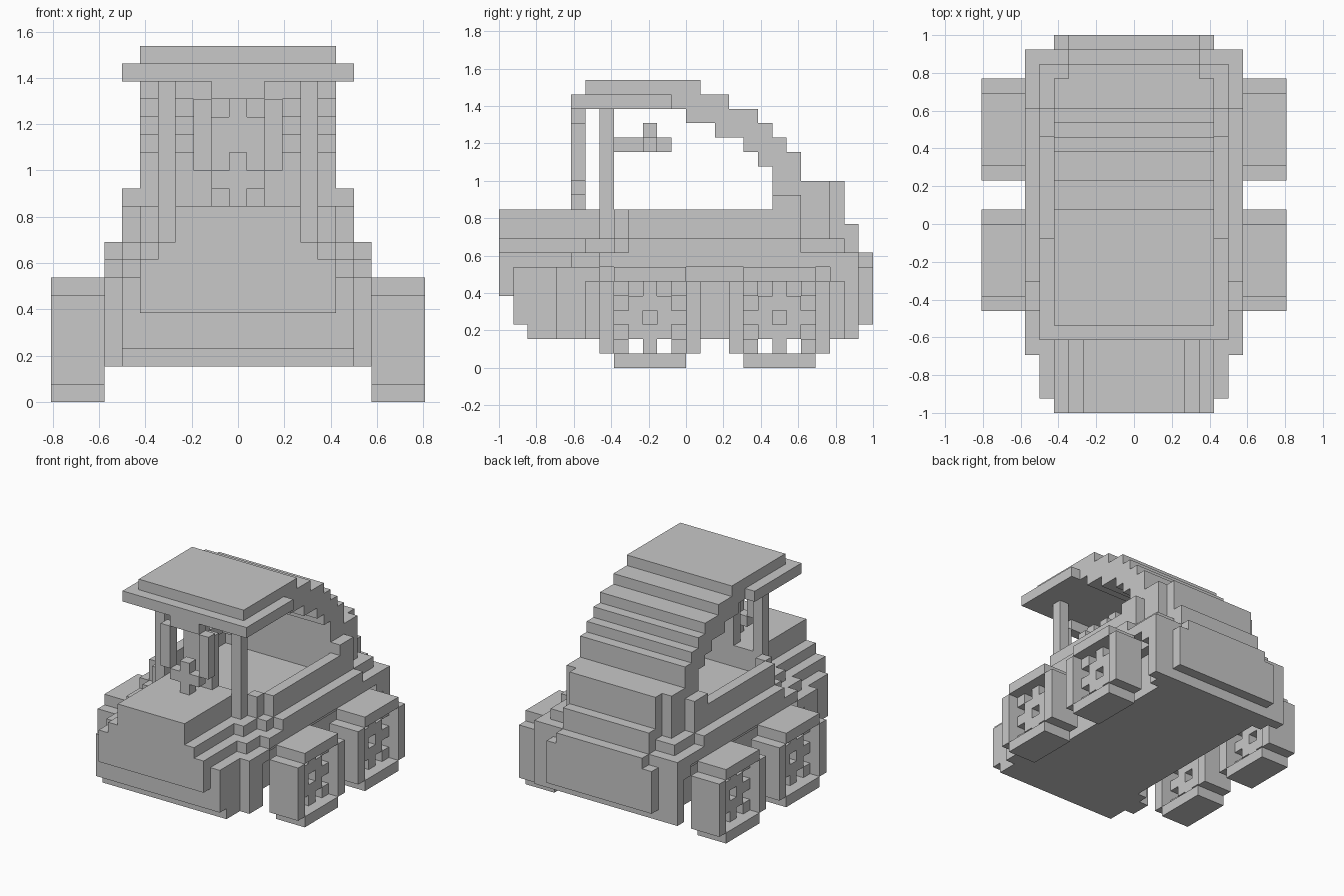
import bpy
import bmesh
from mathutils import Vector

default_cube = bpy.data.objects.get("Cube")
if default_cube:
    bpy.data.objects.remove(default_cube, do_unlink=True)

UNIT = 1 / 13
AXES = [Vector(a) for a in ((1, 0, 0), (0, 1, 0), (0, 0, 1))]

gray = bpy.data.materials.new("plain_gray")
gray.use_nodes = True
gray.diffuse_color = (0.58, 0.58, 0.58, 1)
gray.node_tree.nodes["Principled BSDF"].inputs["Base Color"].default_value = gray.diffuse_color


def block(across, along, up):
    """Mirrored block of cells: distance from the centre column, length, height."""
    return {(side * i, j, k)
            for i in range(*across) for j in range(*along)
            for k in range(*up) for side in (-1, 1)}


def build(name, cells):
    """Skin a set of cells with its outer faces only."""
    bm = bmesh.new()
    corners = {}

    def corner(p):
        key = tuple(round(c * 2) for c in p)
        if key not in corners:
            corners[key] = bm.verts.new((p.x * UNIT, (p.y - 13) * UNIT, p.z * UNIT))
        return corners[key]

    for cell in sorted(cells):
        centre = Vector(cell) + Vector((0, 0.5, 0.5))
        for n in range(3):
            u, v = AXES[(n + 1) % 3] / 2, AXES[(n + 2) % 3] / 2
            for sign in (-1, 1):
                neighbour = list(cell)
                neighbour[n] += sign
                if tuple(neighbour) in cells:
                    continue
                mid = centre + AXES[n] * sign / 2
                ring = [mid - u - v, mid + u - v, mid + u + v, mid - u + v]
                bm.faces.new([corner(p) for p in ring[::sign]])
    bmesh.ops.dissolve_limit(bm, angle_limit=0.01, verts=bm.verts, edges=bm.edges)
    mesh = bpy.data.meshes.new(name)
    bm.to_mesh(mesh)
    bm.free()
    mesh.materials.append(gray)
    obj = bpy.data.objects.new(name, mesh)
    bpy.context.collection.objects.link(obj)
    return obj


# Stepped hood
hood = (block((0, 6), (0, 9), (5, 8))
        | block((0, 5), (0, 9), (8, 9))
        | block((0, 4), (0, 8), (9, 11)))

# Chassis with stepped wheel arches cut from its sides
chassis = (block((0, 7), (1, 25), (3, 7))
           | block((0, 7), (2, 25), (2, 3))
           | block((7, 8), (4, 25), (2, 7)))
arches = (block((7, 8), (6, 24), (2, 6))
          | block((7, 8), (7, 23), (6, 7))
          | block((6, 7), (7, 23), (2, 6)))

# Shoulders, widening in steps towards the cabin
shoulders = (block((0, 7), (5, 25), (7, 8))
             | block((7, 8), (7, 25), (7, 8))
             | block((0, 6), (6, 9), (8, 9))
             | block((0, 7), (8, 24), (8, 9))
             | block((7, 8), (9, 21), (8, 9)))

# Side rails around the sunken cabin floor
rails = (block((5, 6), (8, 9), (9, 11))
         | block((6, 7), (9, 21), (9, 11))
         | block((0, 7), (19, 21), (9, 12)))

# Tail
tail = (block((0, 6), (19, 23), (9, 13))
        | block((0, 5), (23, 24), (9, 13))
        | block((0, 5), (24, 25), (7, 10))
        | block((0, 5), (25, 26), (3, 8))
        | block((0, 6), (25, 26), (3, 7)))
build("body", hood | (chassis - arches) | shoulders | rails | tail)

# Roof and stepped back slope, each row running from a start to an end cell
roof = block((0, 6), (6, 14), (19, 20)) | block((0, 7), (5, 12), (18, 19))
slope_rows = [(19, 21), (18, 21), (17, 20), (15, 19), (13, 18), (12, 16)]
for step, row in enumerate(slope_rows):
    roof |= block((0, 6), row, (13 + step, 14 + step))
build("roof", roof)

# Roof posts
build("roof_posts", block((4, 5), (7, 8), (9, 18)))

# Open ring on a short stem, in front of the cabin
build("front_ring",
      block((0, 2), (5, 6), (17, 18))
      | block((2, 3), (5, 6), (13, 17))
      | block((0, 2), (5, 6), (12, 13))
      | block((0, 1), (5, 6), (11, 14)))

# Upright panel behind the ring, with a small cross behind it
build("cabin_panel",
      block((0, 2), (7, 8), (11, 16))
      | block((0, 1), (7, 8), (16, 17))
      | block((0, 1), (8, 12), (15, 16))
      | block((0, 2), (10, 11), (15, 16))
      | block((0, 1), (10, 11), (16, 17)))

# Wheels: wide round tyre around a recessed disc with holes
tyre, disc = set(), set()
for a in range(-3, 4):
    for b in range(-3, 4):
        far, near = max(abs(a), abs(b)), min(abs(a), abs(b))
        if far == 3 and near < 3:
            tyre.add((a, b))
        elif far < 3 and far > 0 and (far, near) != (2, 1):
            disc.add((a, b))

for end, hub in (("front", 10), ("back", 19)):
    for side, sign in (("left", 1), ("right", -1)):
        cells = {(sign * i, hub + a, 3 + b) for a, b in tyre for i in range(8, 11)}
        cells |= {(sign * 9, hub + a, 3 + b) for a, b in disc}
        build(f"{end}_{side}_wheel", cells)
